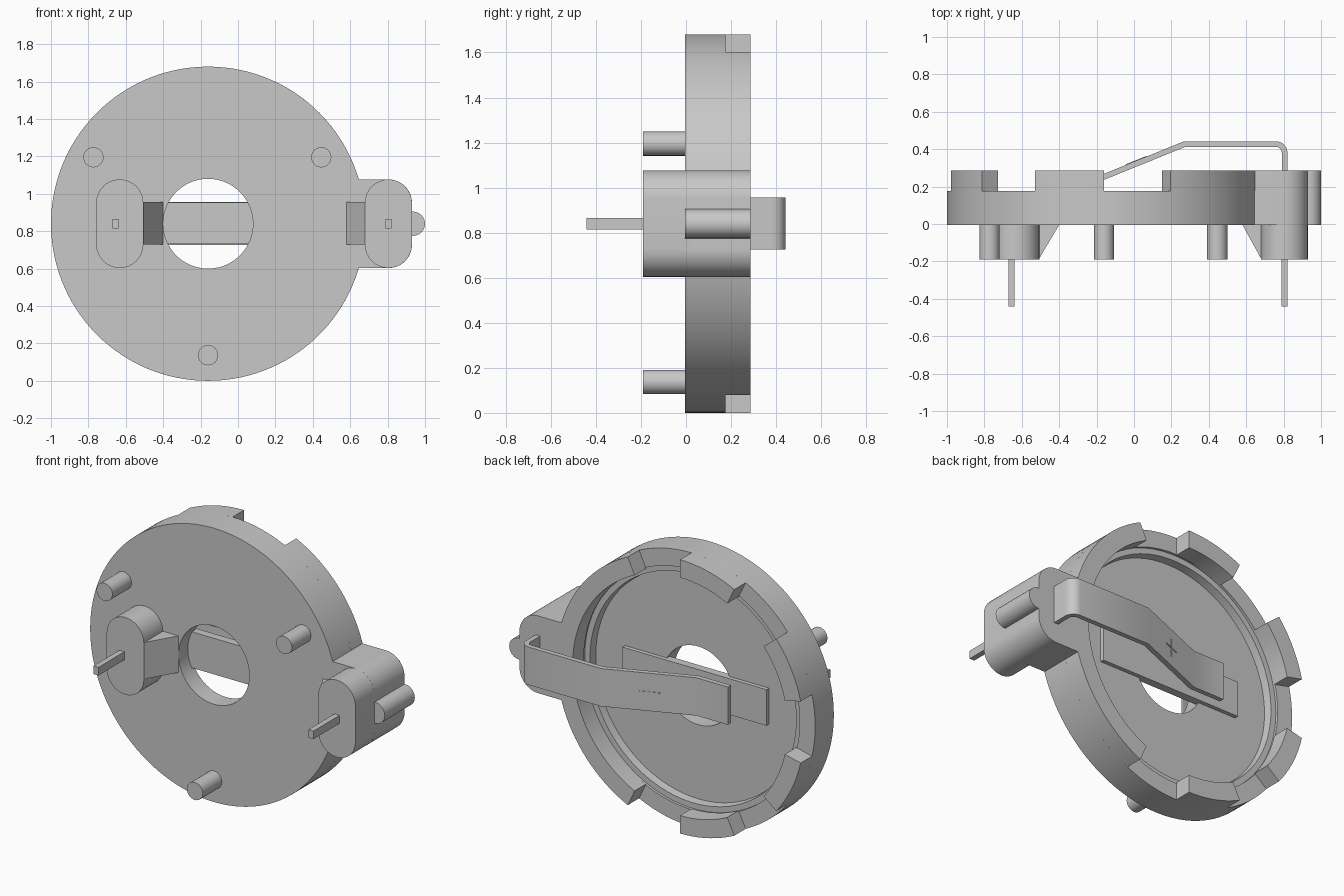
import bpy, bmesh
from math import cos, sin, pi, radians
from mathutils import Vector

cube = bpy.data.objects.get("Cube")
if cube:
    bpy.data.objects.remove(cube, do_unlink=True)

CX, CZ, R = -0.16, 0.84, 0.84        # disc centre and radius
FRONT, FACE, FLOOR, RIM, BACK = -0.19, -0.005, 0.11, 0.176, 0.286   # depths in y

grey = bpy.data.materials.new("plain_grey")
grey.use_nodes = True
grey.diffuse_color = (0.58, 0.58, 0.58, 1)
grey.node_tree.nodes["Principled BSDF"].inputs["Base Color"].default_value = (0.58, 0.58, 0.58, 1)


def finish(name, bm):
    bmesh.ops.recalc_face_normals(bm, faces=bm.faces[:])
    mesh = bpy.data.meshes.new(name)
    bm.to_mesh(mesh)
    bm.free()
    obj = bpy.data.objects.new(name, mesh)
    mesh.materials.append(grey)
    bpy.context.collection.objects.link(obj)
    bpy.ops.object.select_all(action="DESELECT")
    obj.select_set(True)
    bpy.context.view_layer.objects.active = obj
    bpy.ops.object.shade_smooth_by_angle(angle=radians(25))
    return obj


def lathe(name, profile, start=0, end=360):
    """Sweep a closed (radius, y) profile round the disc axis."""
    full = end - start == 360
    steps = max(4, round((end - start) / 3))
    bm = bmesh.new()
    rings = []
    for i in range(steps if full else steps + 1):
        a = radians(start + (end - start) * i / steps)
        rings.append([bm.verts.new((CX + r * cos(a), y, CZ + r * sin(a))) for r, y in profile])
    n = len(profile)
    for i in range(steps):
        a, b = rings[i], rings[(i + 1) % len(rings)]
        for j in range(n):
            k = (j + 1) % n
            bm.faces.new((a[j], a[k], b[k], b[j]))
    if not full:
        bm.faces.new(rings[0])
        bm.faces.new(rings[-1])
    return finish(name, bm)


def extrude(name, points, offset):
    bm = bmesh.new()
    low = [bm.verts.new(p) for p in points]
    high = [bm.verts.new(Vector(p) + Vector(offset)) for p in points]
    bm.faces.new(low)
    bm.faces.new(high)
    for i in range(len(low)):
        k = (i + 1) % len(low)
        bm.faces.new((low[i], low[k], high[k], high[i]))
    return finish(name, bm)


def along_y(name, outline, y0, y1):
    return extrude(name, [(x, y0, z) for x, z in outline], (0, y1 - y0, 0))


def along_z(name, outline, z0, z1):
    return extrude(name, [(x, y, z0) for x, y in outline], (0, 0, z1 - z0))


def arc(x, z, r, a0, a1, steps=16):
    return [(x + r * cos(radians(a0 + (a1 - a0) * i / steps)),
             z + r * sin(radians(a0 + (a1 - a0) * i / steps))) for i in range(steps + 1)]


def circle(x, z, r):
    return arc(x, z, r, 0, 345, 23)


def rect(x0, x1, z0, z1):
    return [(x0, z0), (x1, z0), (x1, z1), (x0, z1)]


HALF, ROUND = 0.237, 0.126           # boss half height and end radius
STRAIGHT = HALF - ROUND


def stadium(x):
    return arc(x, CZ + STRAIGHT, ROUND, 0, 180) + arc(x, CZ - STRAIGHT, ROUND, 180, 360)


# Round cup with a centre hole and a stepped inner wall
lathe("cup", [(0.24, FACE), (R, FACE), (R, RIM), (0.735, RIM), (0.735, 0.16),
              (0.7, 0.16), (0.695, FLOOR), (0.24, FLOOR)])

# Raised rim tabs
for i, (a, b) in enumerate([(-65, 65), (90, 116), (141, 167), (193, 219), (244, 270)]):
    lathe(f"rim_tab_{i + 1}", [(0.73, RIM), (R, RIM), (R, BACK), (0.73, BACK)], a, b)

# Terminal bosses, their wedges and pins
BOSS_L, BOSS_R = -0.632, 0.804
along_y("right_boss", stadium(BOSS_L), FRONT, 0.02)
along_y("left_boss", stadium(BOSS_R), FRONT, 0.02)
block = [(0.6, CZ - HALF)] + arc(BOSS_R, CZ - STRAIGHT, ROUND, 270, 360) \
    + arc(BOSS_R, CZ + STRAIGHT, ROUND, 0, 90) + [(0.6, CZ + HALF)]
along_y("left_boss_body", block, FACE, BACK)
along_y("side_nub", circle(0.935, CZ, 0.065), FACE, BACK)
for name, x0, x1 in (("right_wedge", -0.51, -0.4), ("left_wedge", 0.682, 0.58)):
    along_z(name, [(x0, FRONT), (x1, FACE), (x1, 0.01), (x0, 0.01)], 0.73, 0.955)
for name, x in (("right_pin", -0.655), ("left_pin", 0.805)):
    along_y(name, rect(x - 0.017, x + 0.017, CZ - 0.025, CZ + 0.025), -0.442, FRONT + 0.02)

# Locating posts
for i, (x, z) in enumerate([(-0.773, 1.195), (0.445, 1.195), (CX, 0.137)]):
    along_y(f"post_{i + 1}", circle(x, z, 0.054), FRONT, 0.02)

# Flat contact across the hole
along_y("floor_contact", rect(-0.64, 0.335, 0.732, 0.953), FLOOR - 0.025, FLOOR + 0.025)

# Bent spring arm: centre line thickened to a strip with mitred bends
path = [(0.805, 0.2)] + arc(0.76, 0.382, 0.045, 0, 90, 8) \
    + [(0.27, 0.427), (-0.235, 0.222), (-0.45, 0.222)]
path = [Vector(p) for p in path]
left, right = [], []
for i, p in enumerate(path):
    before = (p - path[i - 1]).normalized() if i else (path[1] - p).normalized()
    after = (path[i + 1] - p).normalized() if i + 1 < len(path) else before
    d = (before + after).normalized()
    side = Vector((-d.y, d.x)) * 0.015 / d.dot(before)
    left.append(tuple(p + side))
    right.append(tuple(p - side))
along_z("spring_arm", left + right[::-1], 0.725, 0.957)

# Small cross mark on the sloping part of the arm
mid = (path[-3] + path[-2]) / 2
run = (path[-3] - path[-2]).normalized()
out = Vector((-run.y, run.x))
for name, half_run, half_z in (("cross_bar", 0.06, 0.004), ("cross_post", 0.004, 0.055)):
    base = mid + out * 0.012
    a, b = base - run * half_run, base + run * half_run
    up = out * 0.006
    along_z(name, [tuple(a), tuple(b), tuple(b + up), tuple(a + up)], CZ - half_z, CZ + half_z)
